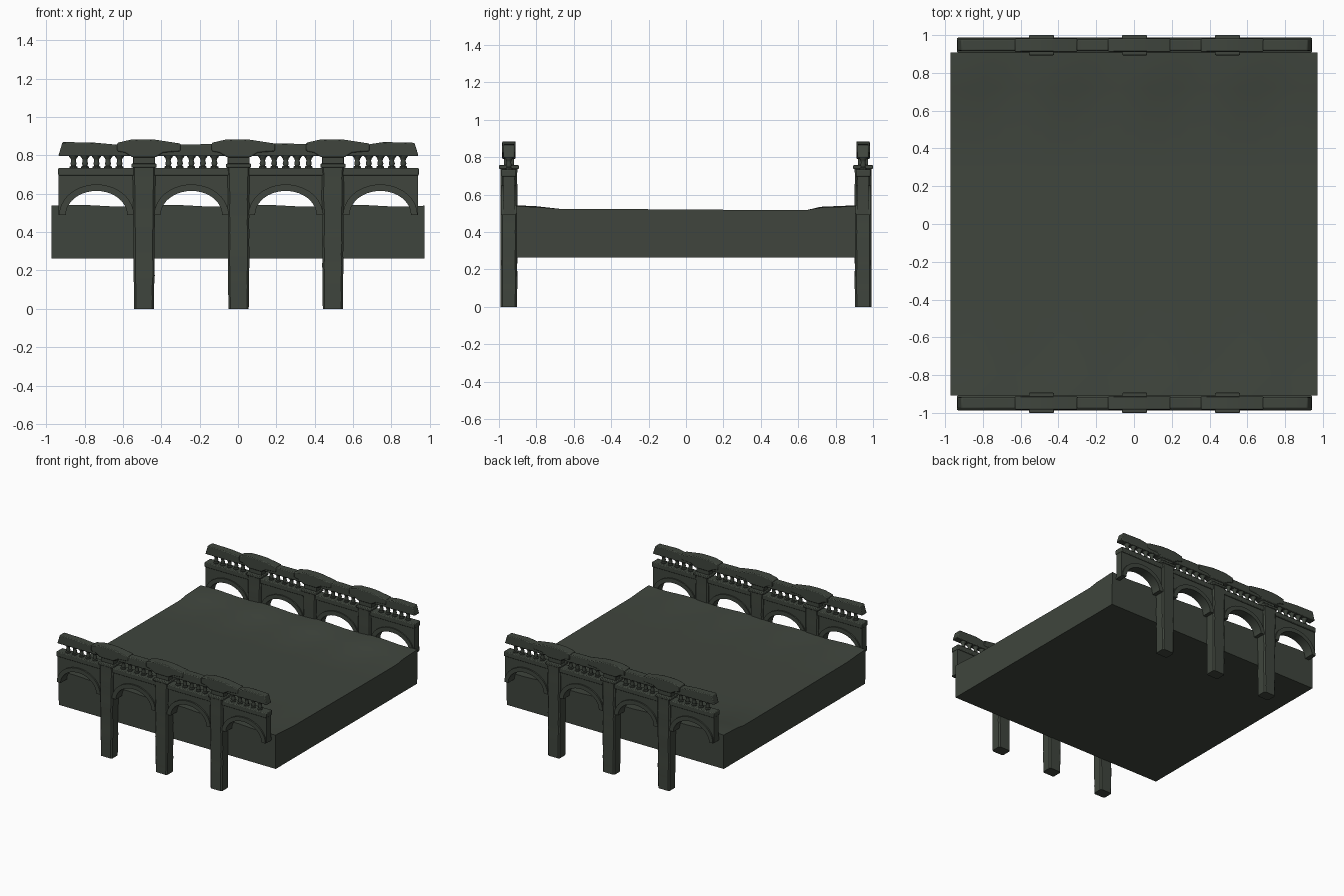
import bpy, bmesh, math, random

random.seed(4)
if "Cube" in bpy.data.objects:
    bpy.data.objects.remove(bpy.data.objects["Cube"])

stone = bpy.data.materials.new("dark_green_stone")
stone.use_nodes = True
COLOUR = (0.05, 0.06, 0.047, 1)
stone.diffuse_color = COLOUR
stone.node_tree.nodes["Principled BSDF"].inputs["Base Color"].default_value = COLOUR

PIERS = (-0.49, 0.003, 0.495)
BAYS = (-0.738, -0.243, 0.249, 0.742)
SPRING, APEX, HALF = 0.49, 0.615, 0.16


def finish(name, bm, bevel=0.0):
    bmesh.ops.recalc_face_normals(bm, faces=bm.faces)
    mesh = bpy.data.meshes.new(name)
    bm.to_mesh(mesh)
    bm.free()
    mesh.materials.append(stone)
    ob = bpy.data.objects.new(name, mesh)
    bpy.context.collection.objects.link(ob)
    if bevel:
        mod = ob.modifiers.new("worn_edges", "BEVEL")
        mod.width, mod.segments, mod.limit_method = bevel, 2, "ANGLE"
    bpy.ops.object.select_all(action="DESELECT")
    ob.select_set(True)
    bpy.context.view_layer.objects.active = ob
    bpy.ops.object.shade_smooth_by_angle(angle=math.radians(35))
    return ob


def prism(name, outline, y0, y1, bevel=0.0):
    """Extrude an x-z outline along y."""
    bm = bmesh.new()
    face = bm.faces.new([bm.verts.new((x, y0, z)) for x, z in outline])
    ext = bmesh.ops.extrude_face_region(bm, geom=[face])["geom"]
    bmesh.ops.translate(bm, vec=(0, y1 - y0, 0),
                        verts=[v for v in ext if isinstance(v, bmesh.types.BMVert)])
    return finish(name, bm, bevel)


def box(name, x0, x1, y0, y1, z0, z1, bevel=0.0):
    return prism(name, [(x0, z0), (x1, z0), (x1, z1), (x0, z1)], y0, y1, bevel)


def arc(cx, grow=0.0, steps=20):
    """Half ellipse from left springing to right springing."""
    return [(cx - (HALF + grow) * math.cos(math.pi * i / steps),
             SPRING + (APEX + grow - SPRING) * math.sin(math.pi * i / steps))
            for i in range(steps + 1)]


def lathe(name, x, y, profile, sides=10):
    bm = bmesh.new()
    rings = [[bm.verts.new((x + r * math.cos(2 * math.pi * k / sides),
                            y + r * math.sin(2 * math.pi * k / sides), z))
              for k in range(sides)] for r, z in profile]
    for a, b in zip(rings, rings[1:]):
        for k in range(sides):
            j = (k + 1) % sides
            bm.faces.new((a[k], a[j], b[j], b[k]))
    bm.faces.new(rings[0])
    bm.faces.new(rings[-1])
    return finish(name, bm)


def pier(name, cx):
    """Square worn shaft made of stacked, slightly uneven rings."""
    bm = bmesh.new()
    rings = []
    for i in range(14):
        z = 0.74 * i / 13
        w = 0.053 + 0.005 * (z / 0.74) + random.uniform(-0.002, 0.002)
        d, c = 0.045 + random.uniform(-0.002, 0.001), 0.01
        shape = [(w - c, -d), (w, c - d), (w, d - c), (w - c, d),
                 (c - w, d), (-w, d - c), (-w, c - d), (c - w, -d)]
        rings.append([bm.verts.new((cx + px, 0.947 + py, z)) for px, py in shape])
    for a, b in zip(rings, rings[1:]):
        for k in range(8):
            j = (k + 1) % 8
            bm.faces.new((a[k], a[j], b[j], b[k]))
    bm.faces.new(rings[0])
    bm.faces.new(rings[-1])
    return finish(name, bm)


# Road deck with raised, gently uneven verges
bm = bmesh.new()
section = [(-0.908, 0.538), (-0.8, 0.533), (-0.68, 0.524), (-0.3, 0.522),
           (0.3, 0.518), (0.65, 0.518), (0.72, 0.53), (0.908, 0.538)]
rows = []
for i in range(25):
    x = -0.972 + 1.944 * i / 24
    lift = 0.005 * math.sin(x * 13) * (0 < i < 24)
    row = [bm.verts.new((x, y, z + (lift if abs(y) > 0.7 else 0))) for y, z in section]
    row += [bm.verts.new((x, 0.905, 0.263)), bm.verts.new((x, -0.905, 0.263))]
    rows.append(row)
for a, b in zip(rows, rows[1:]):
    for k in range(len(a)):
        j = (k + 1) % len(a)
        bm.faces.new((a[k], a[j], b[j], b[k]))
bm.faces.new(rows[0])
bm.faces.new(rows[-1])
finish("road_deck", bm)

# One parapet, built along the back edge
side = []

# Arcade wall with four arched openings
outline = [(-0.935, 0.70), (-0.935, SPRING)]
for cx in BAYS:
    outline += arc(cx)
outline += [(0.94, SPRING), (0.94, 0.70)]
side.append(prism("arcade_wall", outline, 0.918, 0.976))
side.append(box("wall_coping", -0.938, 0.943, 0.908, 0.986, 0.695, 0.735, 0.006))

# Raised arch rings and balusters
BALUSTER = [(0.02, 0.73), (0.02, 0.742), (0.012, 0.746), (0.016, 0.758),
            (0.012, 0.772), (0.015, 0.784), (0.024, 0.795), (0.026, 0.81)]
for cx in BAYS:
    band = arc(cx) + arc(cx, 0.034)[::-1]
    side.append(prism("arch_ring", band, 0.908, 0.988))
    for k in range(-2, 3):
        side.append(lathe("baluster", cx + 0.06 * k, 0.947, BALUSTER))

# Piers, caps and the blocks carrying the rail
for cx in PIERS:
    side.append(pier("pier", cx))
    side.append(box("pier_cap", cx - 0.066, cx + 0.066, 0.893, 1.0, 0.737, 0.757, 0.005))
    side.append(box("rail_block", cx - 0.057, cx + 0.057, 0.92, 0.974, 0.755, 0.815, 0.004))

# Uneven handrail with thicker saddle stones over the piers
rail = [(-0.937, 0.797), (0.942, 0.797), (0.92, 0.866), (0.76, 0.87), (0.65, 0.853),
        (0.25, 0.862), (-0.25, 0.858), (-0.62, 0.855), (-0.75, 0.867), (-0.915, 0.87)]
side.append(prism("handrail", rail, 0.917, 0.977, 0.006))
for cx in PIERS:
    saddle = [(-0.06, 0.79), (0.06, 0.79), (0.1, 0.815), (0.19, 0.822), (0.19, 0.862),
              (0.06, 0.882), (0.0, 0.884), (-0.07, 0.882), (-0.14, 0.866), (-0.14, 0.822),
              (-0.1, 0.815)]
    side.append(prism("saddle_stone", [(cx + x, z) for x, z in saddle], 0.911, 0.983, 0.006))

# Mirror the parapet to the front edge
for ob in side:
    mod = ob.modifiers.new("both_sides", "MIRROR")
    mod.use_axis = (False, True, False)
    mod.use_mirror_merge = False
